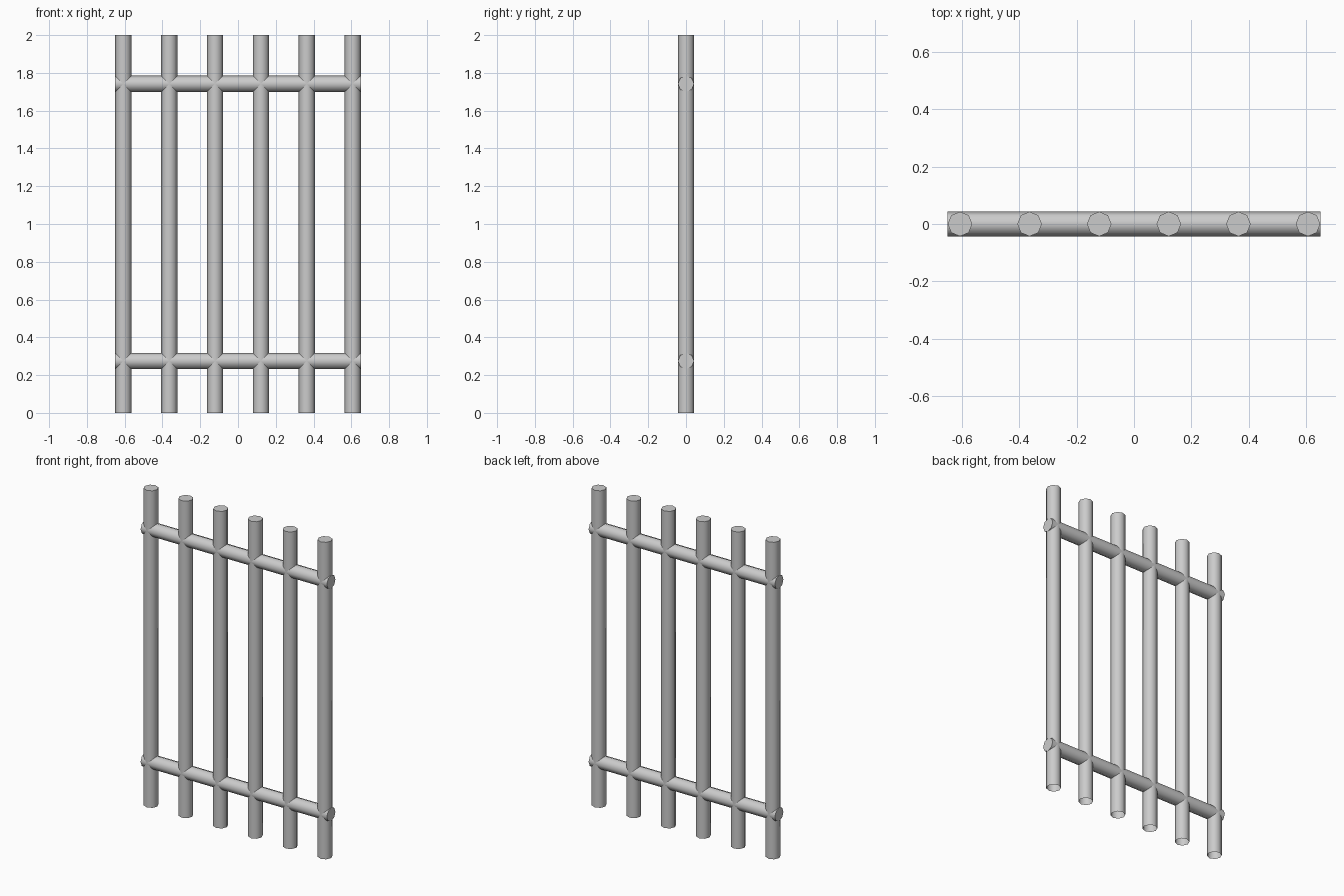
import bpy, bmesh
from math import radians
from mathutils import Matrix

if "Cube" in bpy.data.objects:
    bpy.data.objects.remove(bpy.data.objects["Cube"])

R = 0.043        # bar radius
SIDES = 8
HALF_W = 0.65


def bar(name, length, matrix, open_bottom=False):
    """Eight-sided bar along its local z, smooth sides and flat caps."""
    bm = bmesh.new()
    bmesh.ops.create_cone(bm, cap_ends=True, segments=SIDES,
                          radius1=R, radius2=R, depth=length)
    if open_bottom:
        low = [f for f in bm.faces if f.normal.z < -0.9]
        bmesh.ops.delete(bm, geom=low, context='FACES_ONLY')
    for f in bm.faces:
        f.smooth = len(f.verts) == 4
    for e in bm.edges:
        # keep the rims crisp
        e.smooth = abs(e.verts[0].co.z - e.verts[1].co.z) > 0.01
    bm.transform(matrix)
    mesh = bpy.data.meshes.new(name)
    bm.to_mesh(mesh)
    bm.free()
    obj = bpy.data.objects.new(name, mesh)
    bpy.context.collection.objects.link(obj)
    return obj


# Six upright bars
first = -(HALF_W - R)
step = -2 * first / 5
for i in range(6):
    bar(f"upright_bar_{i + 1}", 2.0,
        Matrix.Translation((first + i * step, 0, 1.0)), open_bottom=True)

# Two cross rails
for name, z in (("lower_rail", 0.275), ("upper_rail", 1.742)):
    bar(name, 2 * HALF_W,
        Matrix.Translation((0, 0, z)) @ Matrix.Rotation(radians(90), 4, 'Y'))
